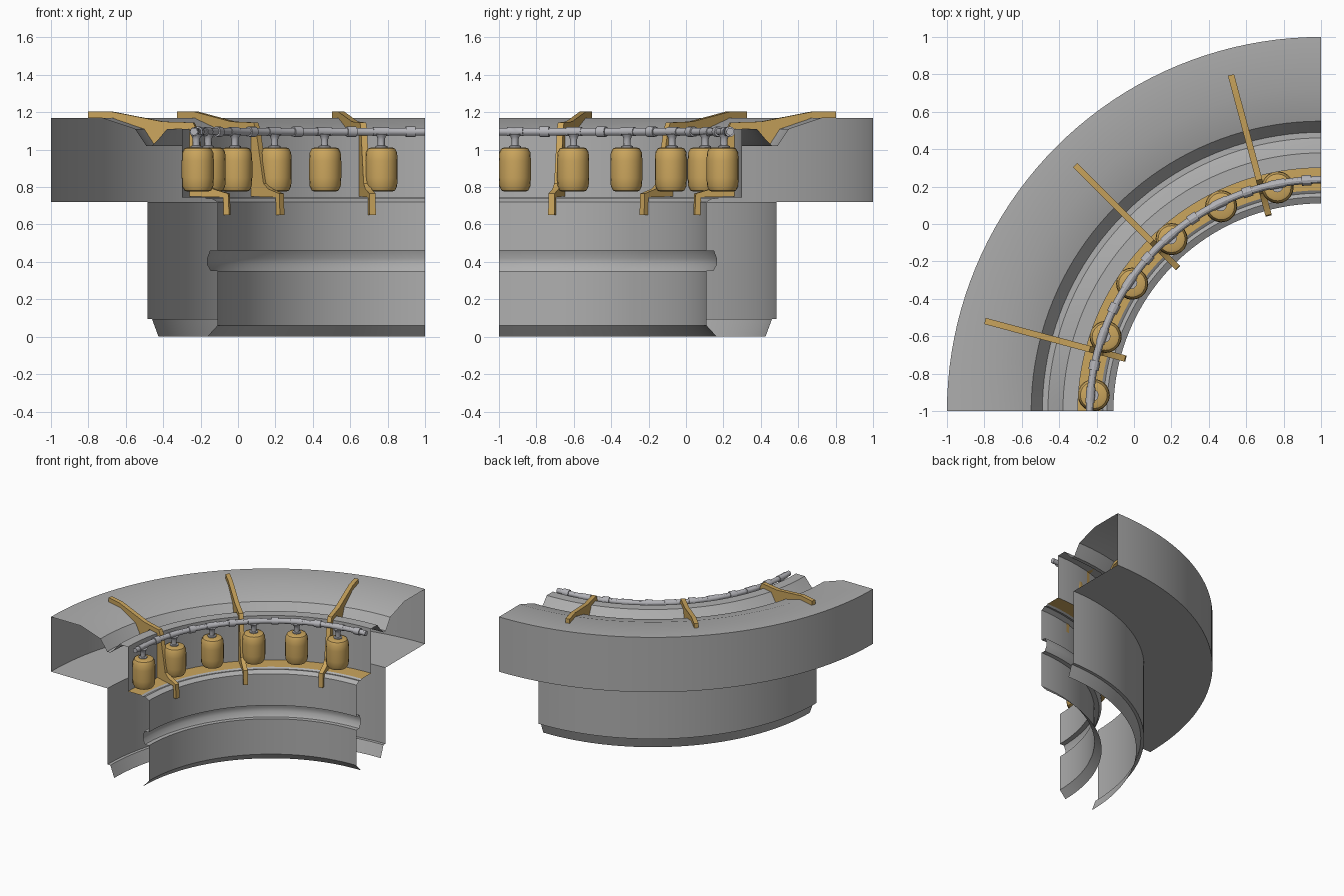
import bpy, bmesh, math
from mathutils import Vector

if "Cube" in bpy.data.objects:
    bpy.data.objects.remove(bpy.data.objects["Cube"])


def material(name, rgb):
    m = bpy.data.materials.new(name)
    m.use_nodes = True
    m.diffuse_color = (*rgb, 1)
    m.node_tree.nodes["Principled BSDF"].inputs["Base Color"].default_value = (*rgb, 1)
    return m


GREY = material("wall grey", (0.43, 0.43, 0.43))
GOLD = material("brass gold", (0.60, 0.38, 0.11))
STEEL = material("pipe steel", (0.46, 0.46, 0.49))


def polar(r, z, deg):
    """Point on the quarter ring: radius, height, angle from the front end."""
    a = math.radians(deg)
    return Vector((1 - r * math.cos(a), -1 + r * math.sin(a), z))


def finish(bm, name, mats, angle=30):
    mesh = bpy.data.meshes.new(name)
    bm.to_mesh(mesh)
    bm.free()
    ob = bpy.data.objects.new(name, mesh)
    bpy.context.collection.objects.link(ob)
    for m in mats:
        mesh.materials.append(m)
    bpy.ops.object.select_all(action="DESELECT")
    ob.select_set(True)
    bpy.context.view_layer.objects.active = ob
    bpy.ops.object.shade_smooth_by_angle(angle=math.radians(angle))
    return ob


def sweep(name, rings, mats, closed=False, capped=False, gold_step=None):
    """Skin a list of equally long point rings."""
    bm = bmesh.new()
    grid = [[bm.verts.new(p) for p in ring] for ring in rings]
    n = len(grid[0])
    for a, b in zip(grid, grid[1:]):
        for i in range(n if closed else n - 1):
            j = (i + 1) % n
            f = bm.faces.new((a[i], b[i], b[j], a[j]))
            f.material_index = int(i == gold_step)
    if capped:
        bm.faces.new(grid[0])
        bm.faces.new(grid[-1])
        bmesh.ops.recalc_face_normals(bm, faces=bm.faces)
    return finish(bm, name, mats)


def lathe(name, centre, profile, mat, sides=20):
    """Vertical turned part from (radius, height) pairs."""
    rings = []
    for r, z in profile:
        rings.append([Vector((centre.x + r * math.cos(t), centre.y + r * math.sin(t), z))
                      for t in (math.tau * k / sides for k in range(sides))])
    return sweep(name, rings, [mat], closed=True, capped=True)


def arc_tube(name, start, end, radius, steps, sides=12):
    """Horizontal tube that follows the ring."""
    rings = []
    for s in range(steps + 1):
        deg = start + (end - start) * s / steps
        rings.append([polar(PIPE_R + radius * math.cos(t), PIPE_Z + radius * math.sin(t), deg)
                      for t in (math.tau * k / sides for k in range(sides))])
    return sweep(name, rings, [STEEL], closed=True, capped=True)


PIPE_R, PIPE_Z, TANK_R = 1.236, 1.096, 1.218

# Ring shell: inner wall, groove, shelf, rim, trench, outer ring, lower skirt
shell = [(1.165, 0), (1.11, .06), (1.11, .35), (1.145, .35), (1.165, .385),
         (1.165, .42), (1.15, .46), (1.11, .46), (1.11, .72), (1.145, .74),
         (1.165, .735), (1.18, .745), (1.3, .745), (1.3, 1.11), (1.38, 1.11),
         (1.43, 1.05), (1.46, 1.02), (1.49, 1.02), (1.55, 1.11), (1.73, 1.17),
         (2, 1.17), (2, .72), (1.485, .72), (1.485, .095), (1.46, .095), (1.425, 0)]
shelf = shell.index((1.18, .745))
STEPS = 40
sweep("ring_shell", [[polar(r, z, 90 * s / STEPS) for r, z in shell]
                     for s in range(STEPS + 1)], [GREY, GOLD], gold_step=shelf)

# Support brackets hooked over the rim
bracket = [(1.86, 1.205), (1.74, 1.205), (1.45, 1.15), (1.28, 1.145), (1.262, 1.11),
           (1.205, .82), (1.17, .79), (1.085, .765), (1.08, .65), (1.11, .65),
           (1.115, .745), (1.3, .75), (1.3, 1.11), (1.39, 1.11), (1.455, 1.025),
           (1.505, 1.025), (1.55, 1.09), (1.72, 1.168), (1.86, 1.168)]
for k in range(3):
    deg = 15 + 30 * k
    a = math.radians(deg)
    side = Vector((math.sin(a), math.cos(a), 0)) * 0.017
    sweep(f"bracket_{k + 1}", [[polar(r, z, deg) + side * s for r, z in bracket]
                               for s in (-1, 1)], [GOLD], closed=True, capped=True)

# Feed pipe around the ring
arc_tube("feed_pipe", 0, 90, .02, 48)

for k in range(6):
    deg = 4 + 15 * k
    # Tank with rounded shoulders
    tank = [(.055, .775), (.072, .782), (.083, .805), (.086, .85), (.086, .94),
            (.083, .985), (.072, 1.006), (.055, 1.012)]
    lathe(f"tank_{k + 1}", polar(TANK_R, 0, deg), tank, GOLD)
    # Stem with flared tee
    stem = [(.032, 1.008), (.032, 1.02), (.019, 1.022), (.019, 1.055), (.024, 1.07), (.034, 1.085)]
    lathe(f"stem_{k + 1}", polar(TANK_R + .008, 0, deg), stem, STEEL, 12)
    arc_tube(f"tee_{k + 1}", deg - 2, deg + 2, .024, 4)
    # Pipe coupling between tanks
    arc_tube(f"coupling_{k + 1}", deg + 6.2, deg + 8.6, .028, 3)
